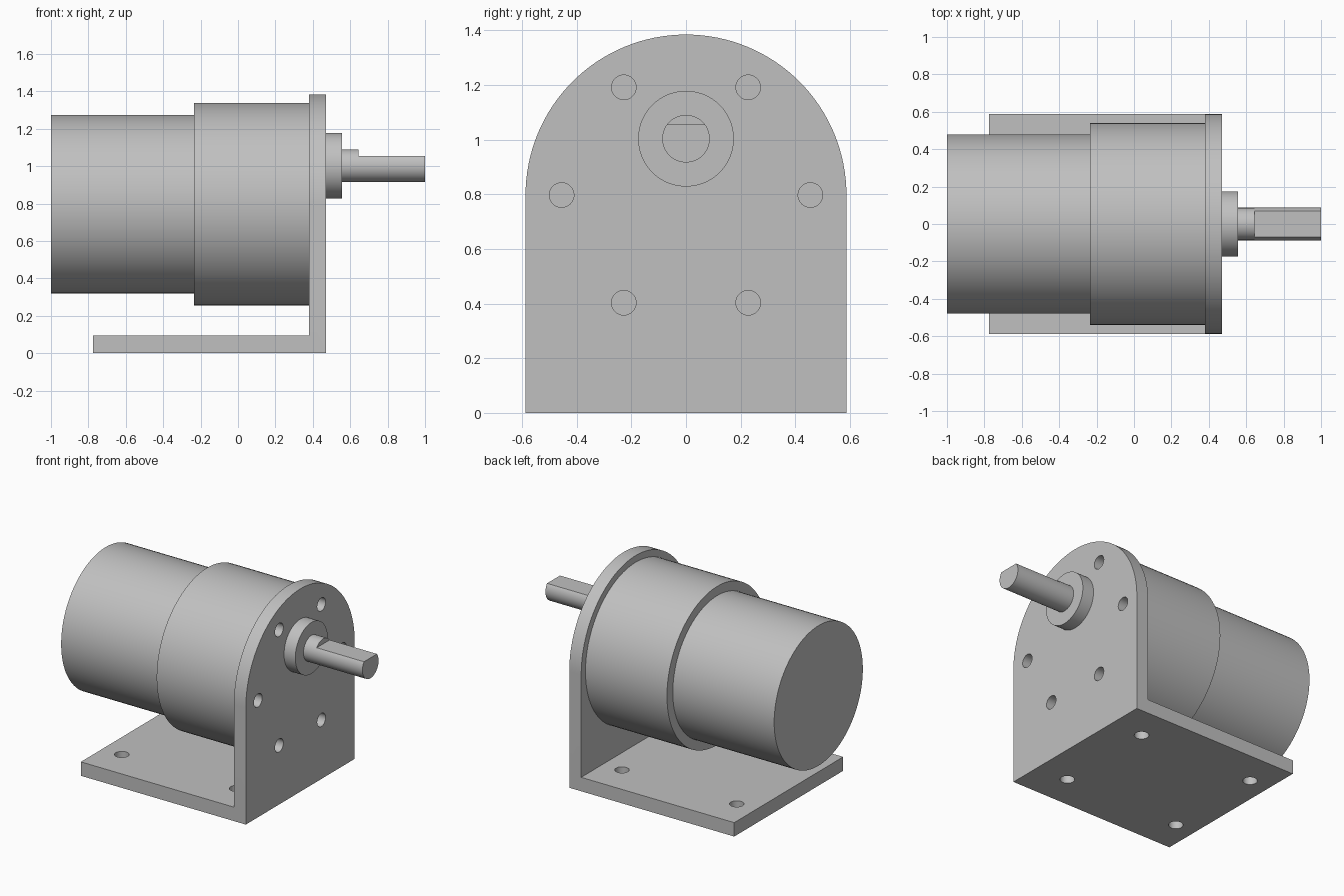
import bpy, bmesh, math

cube = bpy.data.objects.get("Cube")
if cube:
    bpy.data.objects.remove(cube, do_unlink=True)

# One plain metal colour
GREY = (0.53, 0.53, 0.53, 1)
metal = bpy.data.materials.new("grey_metal")
metal.use_nodes = True
metal.diffuse_color = GREY
metal.node_tree.nodes["Principled BSDF"].inputs["Base Color"].default_value = GREY

AXIS_Z, SHAFT_Z = 0.797, 1.003      # motor axis, offset output shaft
PLATE_X0, PLATE_X1 = 0.38, 0.47     # upright plate of the bracket
HALF_W = 0.587
HOLE_R = 0.045


def arc(cy, cz, r, start, end, steps):
    return [(cy + r * math.cos(start + (end - start) * i / steps),
             cz + r * math.sin(start + (end - start) * i / steps)) for i in range(steps + 1)]


def circle(cy, cz, r, steps=96):
    return arc(cy, cz, r, 0, math.tau, steps)[:-1]


def prism(name, outline, low, high, axis="X"):
    """Extrude an outline: (y, z) points along X or (x, y) points along Z."""
    bm = bmesh.new()
    verts = [bm.verts.new((low, a, b) if axis == "X" else (a, b, low)) for a, b in outline]
    face = bm.faces.new(verts)
    top = bmesh.ops.extrude_face_region(bm, geom=[face])["geom"]
    step = (high - low, 0, 0) if axis == "X" else (0, 0, high - low)
    bmesh.ops.translate(bm, vec=step, verts=[g for g in top if isinstance(g, bmesh.types.BMVert)])
    bmesh.ops.recalc_face_normals(bm, faces=bm.faces)
    mesh = bpy.data.meshes.new(name)
    bm.to_mesh(mesh)
    bm.free()
    mesh.materials.append(metal)
    obj = bpy.data.objects.new(name, mesh)
    bpy.context.collection.objects.link(obj)
    return obj


def combine(target, other, operation):
    """Apply a boolean and discard the helper."""
    mod = target.modifiers.new("boolean", "BOOLEAN")
    mod.object, mod.operation, mod.solver = other, operation, "EXACT"
    bpy.context.view_layer.objects.active = target
    bpy.ops.object.modifier_apply(modifier=mod.name)
    bpy.data.objects.remove(other, do_unlink=True)


# L bracket: round-topped upright plate and flat foot
bracket = prism("mounting_bracket",
                [(-HALF_W, 0), (HALF_W, 0)] + arc(0, AXIS_Z, HALF_W, 0, math.pi, 64),
                PLATE_X0, PLATE_X1)
foot = prism("foot", [(-0.775, -HALF_W), (0.42, -HALF_W), (0.42, HALF_W), (-0.775, HALF_W)],
             0, 0.095, "Z")
combine(bracket, foot, "UNION")

# Six face screw holes on a bolt circle
for y, z in arc(0, AXIS_Z, 0.455, 0, math.tau, 6)[:-1]:
    combine(bracket, prism("cutter", circle(y, z, HOLE_R, 32), 0.3, 0.6), "DIFFERENCE")

# Four foot screw holes
for x in (-0.63, 0.236):
    for y in (-0.353, 0.353):
        combine(bracket, prism("cutter", circle(x, y, HOLE_R, 32), -0.1, 0.2, "Z"), "DIFFERENCE")

# Motor can, gearbox, boss and D-cut shaft
SHAFT_R = 0.087
flat = math.asin(0.052 / SHAFT_R)
parts = [
    bracket,
    prism("motor_can", circle(0, AXIS_Z, 0.478), -1, -0.235),
    prism("gearbox", circle(0, AXIS_Z, 0.541), -0.235, PLATE_X0),
    prism("shaft_boss", circle(0, SHAFT_Z, 0.175), PLATE_X1, 0.555),
    prism("shaft_root", circle(0, SHAFT_Z, SHAFT_R, 64), 0.555, 0.643),
    prism("shaft_flat_end", arc(0, SHAFT_Z, SHAFT_R, math.pi - flat, math.tau + flat, 48), 0.643, 1),
]

# Smooth curved walls, crisp edges
bpy.ops.object.select_all(action="DESELECT")
for part in parts:
    part.select_set(True)
bpy.context.view_layer.objects.active = bracket
bpy.ops.object.shade_smooth_by_angle(angle=math.radians(30))
